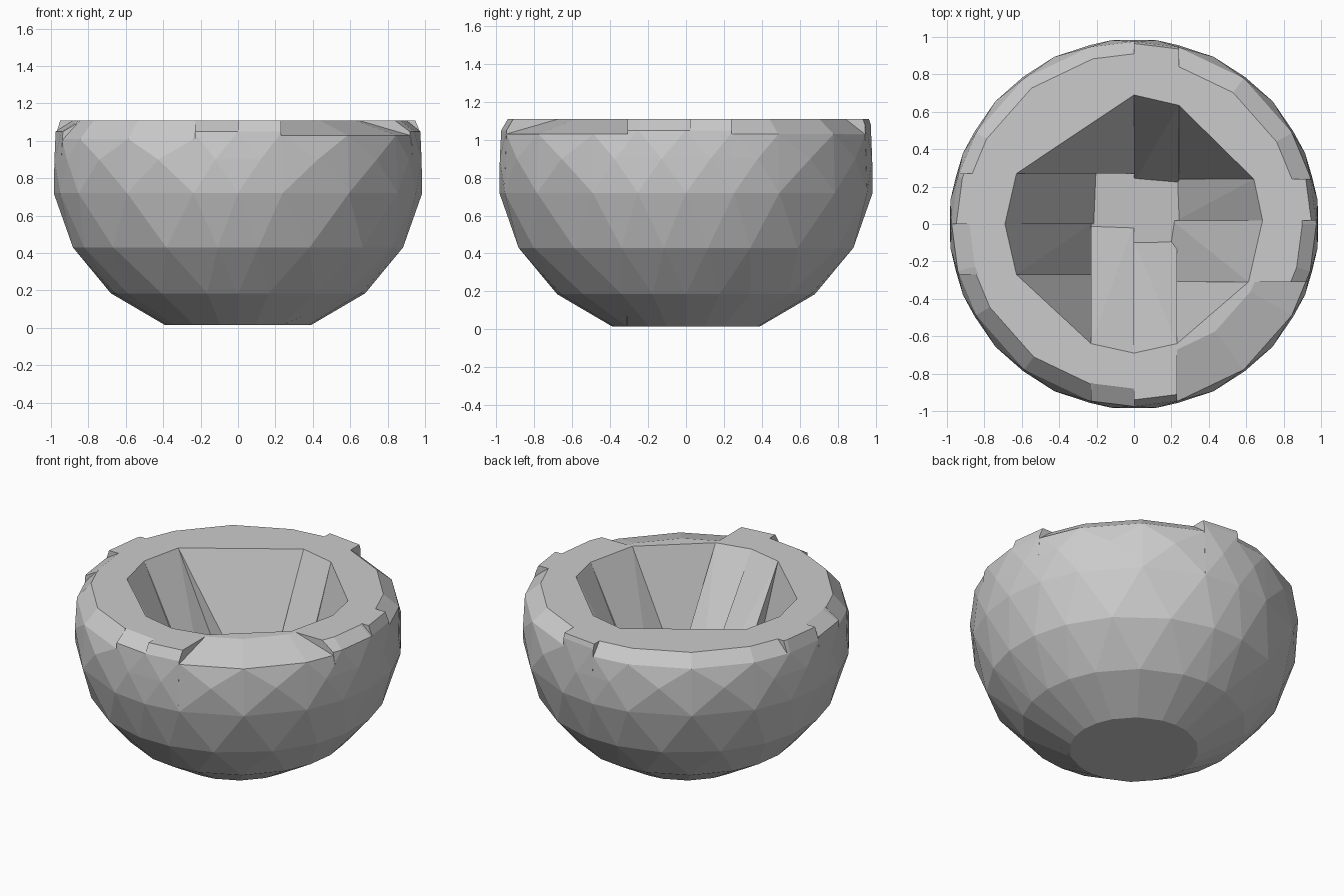
import bpy, bmesh
from math import cos, sin, radians
from mathutils import Vector

if "Cube" in bpy.data.objects:
    bpy.data.objects.remove(bpy.data.objects["Cube"])

# Bowl cross-section (radius, height): outside below the rim, and inside down to the floor
OUTER = [(0.39, 0.015), (0.68, 0.185), (0.89, 0.43), (0.985, 0.72), (0.99, 0.90)]
INNER = [(0.69, 1.11), (0.69, 0.80), (0.60, 0.45), (0.40, 0.21), (0.20, 0.13)]
HALF = [0, 15, 30, 53, 76, 90, 104, 127, 150, 165]
ANGLES = HALF + [a + 180 for a in HALF]
N = len(ANGLES)


def bowl_shell(rim_r, lip_z):
    """Closed thick-walled low-poly bowl; the rim is flat to rim_r, then slopes to lip_z."""
    bm = bmesh.new()
    rings = []
    for k, (r, z) in enumerate(OUTER + [(0.975, lip_z), (rim_r, 1.11)] + INNER):
        ring = []
        for i, a in enumerate(ANGLES):
            if k in (2, 4):  # staggered rings give triangular facets
                a = (a + (ANGLES + [360])[i + 1]) / 2
            ring.append(bm.verts.new((r * cos(radians(a)), r * sin(radians(a)), z)))
        rings.append(ring)
    for lo, hi in zip(rings, rings[1:]):
        for i in range(N):
            j = (i + 1) % N
            bm.faces.new((lo[i], lo[j], hi[j], hi[i]))
    bm.faces.new(rings[0][::-1])
    bm.faces.new(rings[-1])
    bmesh.ops.triangulate(bm, faces=bm.faces[:])
    return bm


def chunk(name, x0, x1, y0, y1, rim_r=0.88, lip_z=1.03):
    """Part of the bowl inside a box, wrapped in its convex hull."""
    bm = bowl_shell(rim_r, lip_z)
    for co, no in (((x0, 0, 0), (-1, 0, 0)), ((x1, 0, 0), (1, 0, 0)),
                   ((0, y0, 0), (0, -1, 0)), ((0, y1, 0), (0, 1, 0))):
        bmesh.ops.bisect_plane(bm, geom=bm.verts[:] + bm.edges[:] + bm.faces[:],
                               plane_co=Vector(co), plane_no=Vector(no), clear_outer=True)
    hull = bmesh.new()
    for v in bm.verts:
        hull.verts.new(v.co)
    bm.free()
    bmesh.ops.remove_doubles(hull, verts=hull.verts[:], dist=0.002)
    bmesh.ops.convex_hull(hull, input=hull.verts[:])
    bmesh.ops.delete(hull, geom=[v for v in hull.verts if not v.link_faces], context='VERTS')
    bmesh.ops.dissolve_limit(hull, angle_limit=radians(1), verts=hull.verts[:], edges=hull.edges[:])
    bmesh.ops.recalc_face_normals(hull, faces=hull.faces[:])
    mesh = bpy.data.meshes.new(name)
    hull.to_mesh(mesh)
    hull.free()
    bpy.context.collection.objects.link(bpy.data.objects.new(name, mesh))


# Four large corner chunks
chunk("wall_back_left", -2, 0, 0.27, 2, 0.91, 1.03)
chunk("wall_back_right", 0.24, 2, 0.24, 2, 0.88, 1.03)
chunk("wall_front_left", -2, -0.23, -2, -0.27, 0.89, 1.01)
chunk("wall_front_right", 0.23, 2, -2, -0.31, 0.72, 1.03)

# Narrow chunks between the corners
chunk("wall_back", 0, 0.24, 0.22, 2, 0.965, 1.08)
chunk("wall_left_rear", -2, -0.20, 0, 0.27, 0.95, 1.03)
chunk("wall_left_fore", -2, -0.23, -0.27, 0, 0.88, 1.05)
chunk("wall_front_a", -0.23, 0, -2, 0, 0.88, 1.05)
chunk("wall_front_b", 0, 0.23, -2, -0.09, 0.94, 1.05)
chunk("wall_right_fore", 0.20, 2, -0.31, 0.02, 0.90, 1.05)
chunk("wall_right_rear", 0.23, 2, 0.02, 0.24, 0.95, 1.05)

# Bottom of the bowl
chunk("floor", -0.23, 0.24, -0.10, 0.27)
